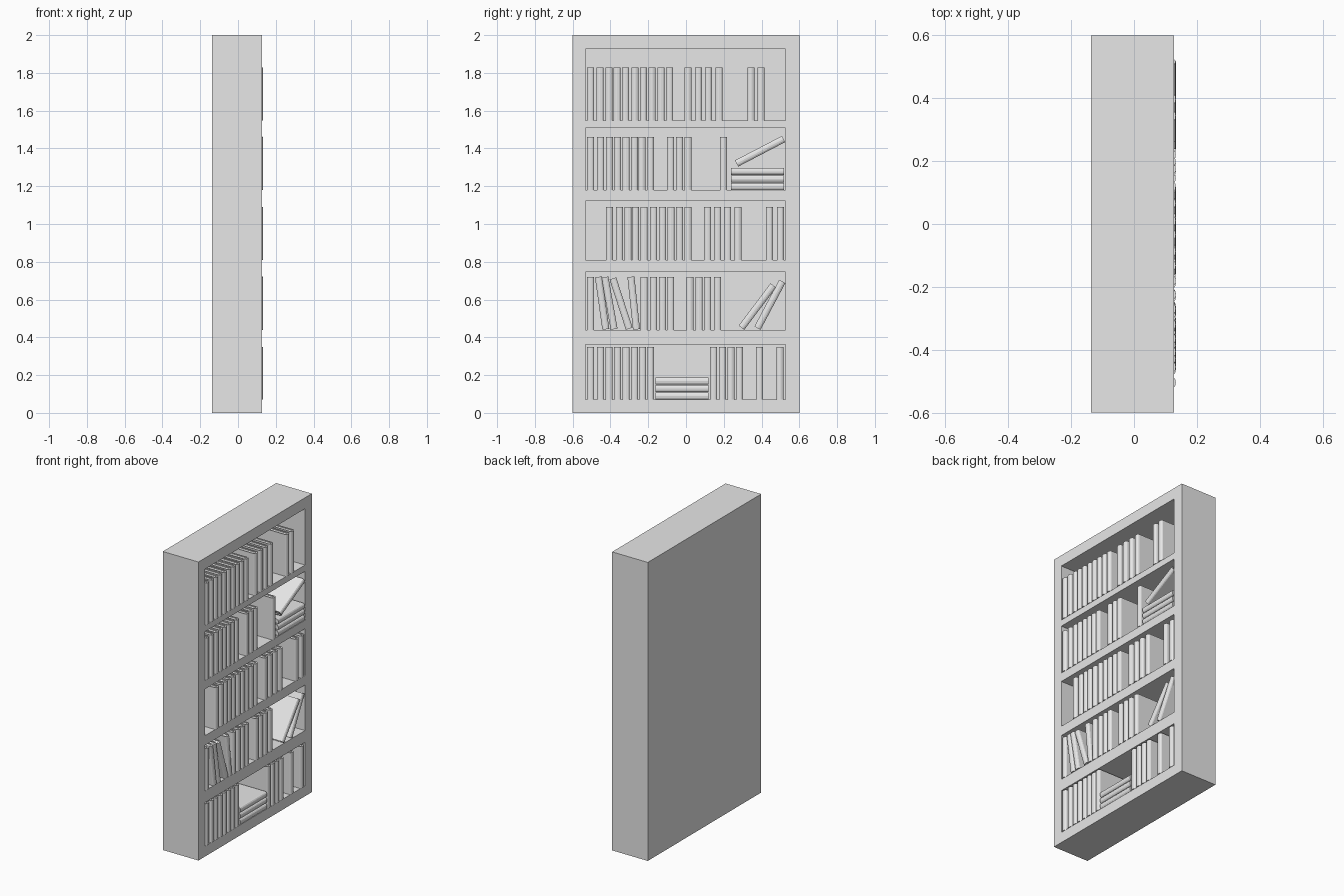
import bpy
import bmesh
import math
from mathutils import Matrix, Vector

if "Cube" in bpy.data.objects:
    bpy.data.objects.remove(bpy.data.objects["Cube"])

GREY = (0.8, 0.8, 0.8, 1.0)
mat = bpy.data.materials.new("light_grey")
mat.use_nodes = True
mat.diffuse_color = GREY
mat.node_tree.nodes["Principled BSDF"].inputs["Base Color"].default_value = GREY

BACK, FRONT = -0.133, 0.127      # case depth range
INNER = -0.105                   # face of the back panel
SPINE = 0.133                    # furthest point of a spine
H, W = 0.28, 0.037               # book height and thickness


def add_box(bm, lo, hi):
    lo, hi = Vector(lo), Vector(hi)
    size = hi - lo
    m = Matrix.Translation((lo + hi) / 2) @ Matrix.Diagonal((*size, 1))
    bmesh.ops.create_cube(bm, size=1, matrix=m)


def finish(bm, name):
    bmesh.ops.recalc_face_normals(bm, faces=bm.faces)
    me = bpy.data.meshes.new(name)
    bm.to_mesh(me)
    bm.free()
    me.materials.append(mat)
    return me


def add_object(name, me):
    ob = bpy.data.objects.new(name, me)
    bpy.context.collection.objects.link(ob)
    return ob


# Case with five compartments cut into its open side
openings = [(0.07, 0.361), (0.44, 0.745), (0.81, 1.122), (1.18, 1.507), (1.549, 1.926)]
bm = bmesh.new()
add_box(bm, (BACK - 0.004, -0.6, 0), (FRONT, 0.6, 2))
case = add_object("bookcase", finish(bm, "bookcase"))

bm = bmesh.new()
for low, high in openings:
    add_box(bm, (INNER, -0.531, low), (FRONT + 0.1, 0.528, high))
cutter = add_object("compartment_cutter", finish(bm, "compartment_cutter"))
cutter.hide_render = True

cut = case.modifiers.new("compartments", "BOOLEAN")
cut.operation = "DIFFERENCE"
cut.solver = "EXACT"
cut.object = cutter
bpy.context.view_layer.objects.active = case
bpy.ops.object.modifier_apply(modifier=cut.name)
bpy.data.objects.remove(cutter)


# Book: wrapped cover with a rounded spine, around a recessed page block
def make_book():
    bm = bmesh.new()
    back, hinge, t, r = INNER + 0.004, SPINE - 0.012, 0.006, W / 2
    outline = [(back, -r)]
    steps = 6
    for i in range(steps + 1):
        a = math.pi * (i / steps - 0.5)
        outline.append((hinge + (SPINE - hinge) * math.cos(a), r * math.sin(a)))
    outline += [(back, r), (back, r - t), (hinge, r - t), (hinge, t - r), (back, t - r)]
    face = bm.faces.new([bm.verts.new((x, y, -H / 2)) for x, y in outline])
    ext = bmesh.ops.extrude_face_region(bm, geom=[face])
    top = [g for g in ext["geom"] if isinstance(g, bmesh.types.BMVert)]
    bmesh.ops.translate(bm, verts=top, vec=(0, 0, H))
    bmesh.ops.recalc_face_normals(bm, faces=bm.faces)
    add_box(bm, (back + t, t - r, t - H / 2), (hinge, r - t, H / 2 - t))
    return finish(bm, "book")


book_mesh = make_book()


def place(name, y, z, lean=0):
    ob = add_object(name, book_mesh)
    ob.location = (0, y, z)
    ob.rotation_euler.x = -math.radians(lean)   # positive leans towards +y


# Upright books, by shelf from the bottom up
upright = [
    [-.505, -.452, -.407, -.362, -.317, -.272, -.23, -.188, .146, .193, .238, .283, .389, .497],
    [-.505, -.222, -.172, -.124, -.082, .02, .069, .114, .167],
    [-.405, -.352, -.307, -.267, -.222, -.172, -.124, -.079, -.034, .01,
     .114, .167, .22, .275, .442, .5],
    [-.505, -.452, -.405, -.362, -.317, -.272, -.233, -.188, -.082, -.034, .01, .198],
    [-.505, -.455, -.407, -.365, -.32, -.27, -.225, -.18, -.132, -.087,
     .01, .066, .119, .175, .344, .397],
]
for (floor, _), row in zip(openings, upright):
    for y in row:
        place("upright_book", y, floor + H / 2)

# Leaning books on the second shelf
for y, lean in [(-.444, -8), (-.405, -10), (-.344, -18), (-.277, -6), (.378, 37), (.444, 28)]:
    a = math.radians(abs(lean))
    place("leaning_book", y, openings[1][0] + (H * math.cos(a) + W * math.sin(a)) / 2, lean)

# Stacks of three lying books
for shelf, y in [(0, -.021), (3, .378)]:
    for i in range(3):
        place("lying_book", y, openings[shelf][0] + W / 2 + i * (W + 0.003), 90)

# Book propped on the upper stack
place("propped_book", .392, 1.385, 62.5)
